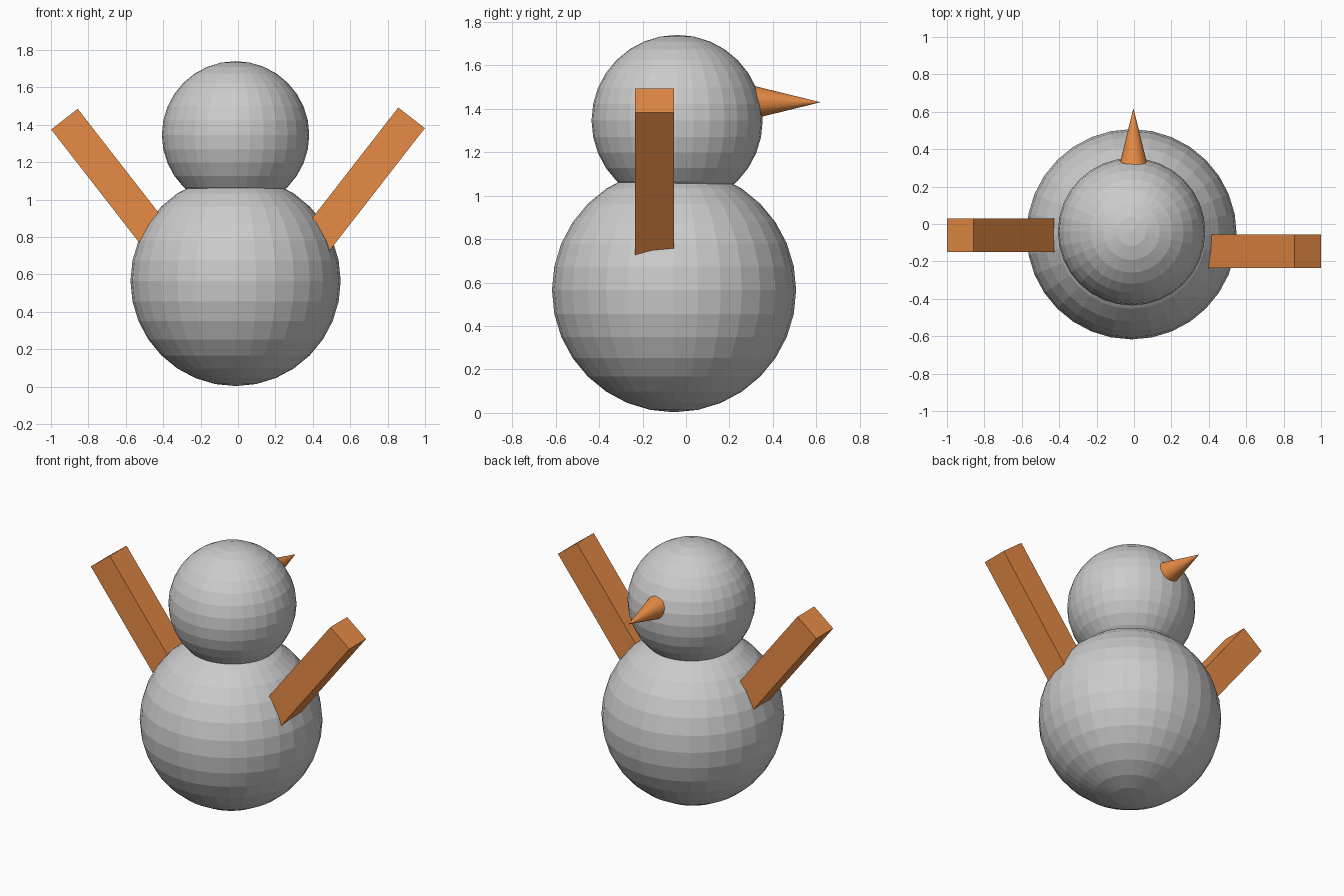
import bpy
from math import radians, sin, cos

if "Cube" in bpy.data.objects:
    bpy.data.objects.remove(bpy.data.objects["Cube"])

orange = bpy.data.materials.new("orange")
orange.diffuse_color = (0.8, 0.26, 0.06, 1)
orange.use_nodes = True
orange.node_tree.nodes["Principled BSDF"].inputs["Base Color"].default_value = orange.diffuse_color


def ball(name, radius, location):
    bpy.ops.mesh.primitive_uv_sphere_add(segments=32, ring_count=16,
                                         radius=radius, location=location)
    bpy.context.object.name = name


def arm(name, side, y, end_z):
    # square bar leaning outward, its inner end buried in the body
    tilt, length, width = radians(37.9), 0.9, 0.18
    bpy.ops.mesh.primitive_cube_add(
        size=1,
        location=(side * (0.928 - sin(tilt) * length / 2), y,
                  end_z - cos(tilt) * length / 2),
        rotation=(0, side * tilt, 0))
    ob = bpy.context.object
    ob.name = name
    ob.scale = (width, width, length)
    ob.data.materials.append(orange)


# body and head
ball("body", 0.562, (-0.013, -0.055, 0.565))
ball("head", 0.394, (-0.013, -0.041, 1.346))

# raised arms, slightly offset from each other
arm("left_arm", -1, -0.06, 1.43)
arm("right_arm", 1, -0.145, 1.437)

# cone nose pointing along +y
bpy.ops.mesh.primitive_cone_add(vertices=32, radius1=0.098, depth=0.4,
                                location=(-0.003, 0.42, 1.43),
                                rotation=(radians(-90), 0, 0))
nose = bpy.context.object
nose.name = "nose"
nose.data.materials.append(orange)
